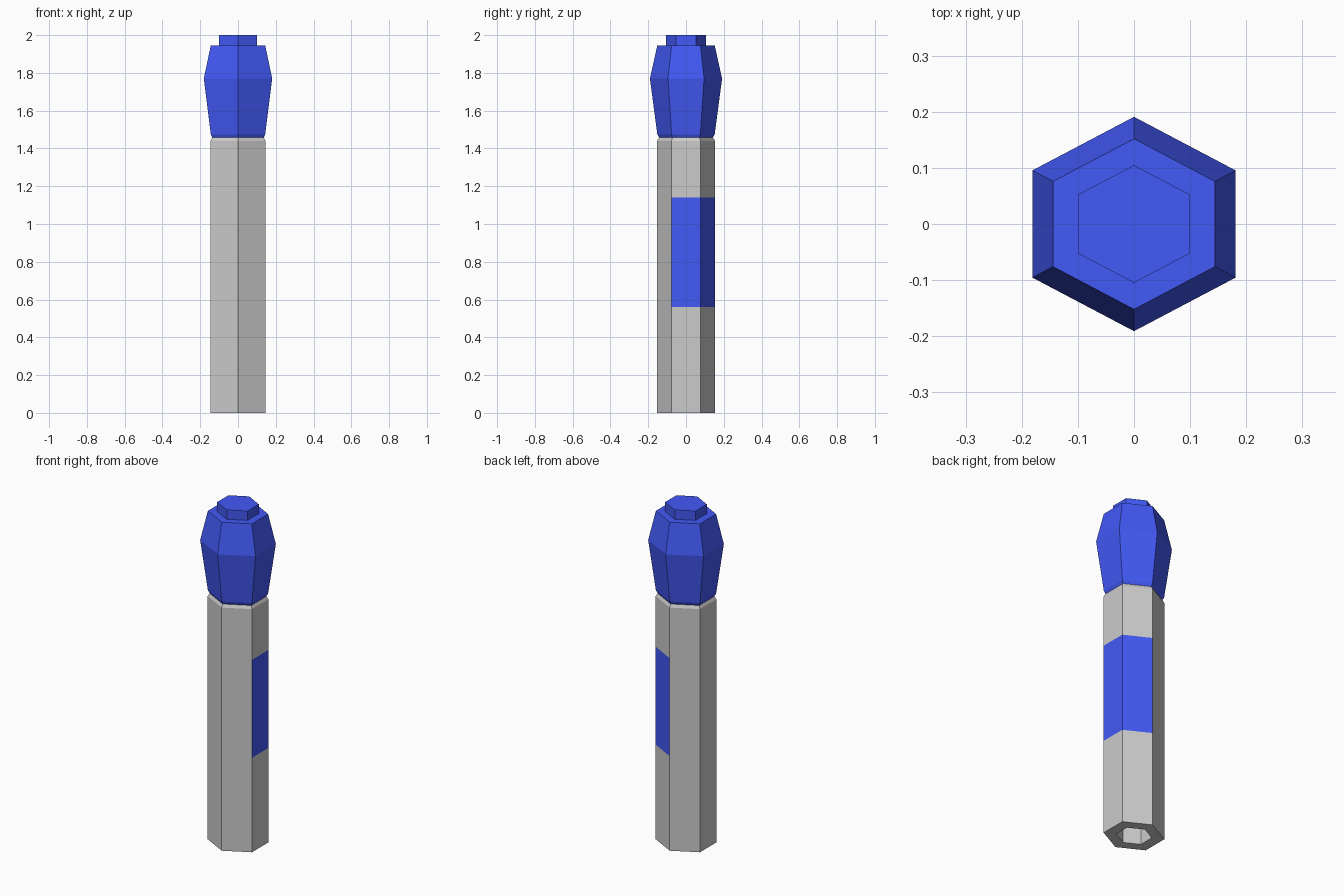
import bpy, bmesh
from math import sin, cos, radians

if "Cube" in bpy.data.objects:
    bpy.data.objects.remove(bpy.data.objects["Cube"])

X_STRETCH = 1.095   # hexagon is slightly wider than regular


def hex_loft(name, profile, color=None, keep=None):
    """Loft hexagon rings through (radius, z) points; ends are capped unless keep is given.
    keep(ring, side) chooses which side faces are built."""
    bm = bmesh.new()
    rings = []
    for r, z in profile:
        rings.append([bm.verts.new((r * X_STRETCH * cos(radians(a)), r * sin(radians(a)), z))
                      for a in range(-30, 330, 60)])
    for i in range(len(rings) - 1):
        for s in range(6):
            if keep is None or keep(i, s):
                t = (s + 1) % 6
                bm.faces.new((rings[i][s], rings[i][t], rings[i + 1][t], rings[i + 1][s]))
    if keep is None:
        bm.faces.new(rings[0][::-1])
        bm.faces.new(rings[-1])
    for v in [v for v in bm.verts if not v.link_faces]:
        bm.verts.remove(v)
    mesh = bpy.data.meshes.new(name)
    bm.to_mesh(mesh)
    bm.free()
    obj = bpy.data.objects.new(name, mesh)
    bpy.context.collection.objects.link(obj)
    if color:
        mesh.materials.append(color)
    return obj


blue = bpy.data.materials.new("blue")
blue.diffuse_color = (0.055, 0.1, 0.92, 1)
blue.use_nodes = True
blue.node_tree.nodes["Principled BSDF"].inputs["Base Color"].default_value = blue.diffuse_color

# hollow hexagonal barrel, with an opening left for the two-sided label
R, HOLE = 0.153, 0.089
barrel = [(HOLE, 1.40), (HOLE, 0), (R, 0), (R, 0.56), (R, 1.14), (R, 1.44), (0.142, 1.46)]
label_sides = (0, 1)
hex_loft("barrel", barrel, keep=lambda i, s: not (i == 3 and s in label_sides))
hex_loft("barrel_top", [(0.089, 1.40), (0.142, 1.46)])

# label band on the right and back right faces
hex_loft("label", [(R, 0.56), (R, 1.14)], blue, keep=lambda i, s: s in label_sides)

# cap with a swollen waist, and the button on top
hex_loft("cap", [(0.142, 1.455), (0.152, 1.475), (0.191, 1.77), (0.152, 1.945)], blue)
hex_loft("cap_button", [(0.105, 1.94), (0.105, 2.0)], blue)
